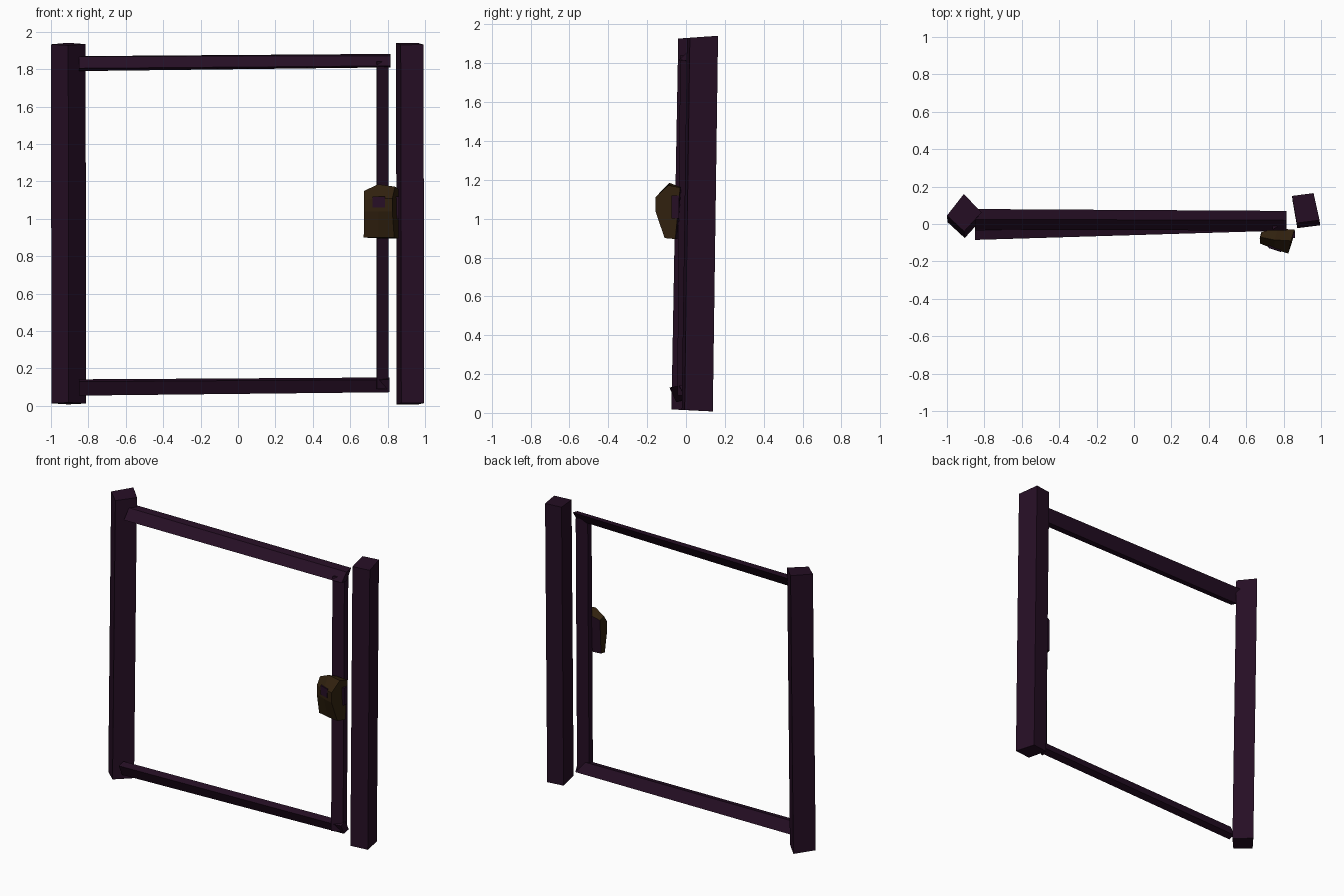
import bpy, bmesh
from mathutils import Vector

if "Cube" in bpy.data.objects:
    bpy.data.objects.remove(bpy.data.objects["Cube"])


def material(name, color):
    m = bpy.data.materials.new(name)
    m.diffuse_color = (*color, 1)
    m.use_nodes = True
    m.node_tree.nodes["Principled BSDF"].inputs["Base Color"].default_value = m.diffuse_color
    return m


WOOD = material("dark purple wood", (0.019, 0.0045, 0.018))
BRASS = material("dark brown metal", (0.030, 0.0150, 0.0045))


def loft(name, sections, mats, rule=None):
    """Skin matching rings of points, cap both ends, colour faces by a rule."""
    bm = bmesh.new()
    rings = [[bm.verts.new(p) for p in s] for s in sections]
    n = len(rings[0])
    for a, b in zip(rings, rings[1:]):
        for i in range(n):
            j = (i + 1) % n
            bm.faces.new((a[i], a[j], b[j], b[i]))
    bm.faces.new(rings[0])
    bm.faces.new(rings[-1])
    bmesh.ops.recalc_face_normals(bm, faces=bm.faces)
    if rule:
        for f in bm.faces:
            f.material_index = rule(f)
    me = bpy.data.meshes.new(name)
    bm.to_mesh(me)
    bm.free()
    for m in mats:
        me.materials.append(m)
    ob = bpy.data.objects.new(name, me)
    bpy.context.collection.objects.link(ob)
    return ob


def post(name, corners, lean):
    """Leaning square post with ends cut square to its axis."""
    top = [(x, y, 1.93 + 0.07 * y) for x, y in corners]
    bottom = [(x + 0.003, y - lean, 0.013 - 0.05 * (y - 0.06)) for x, y in corners]
    return loft(name, [bottom, top], [WOOD])


def beam(name, start, end):
    return loft(name, [start, end], [WOOD])


# Posts
post("left_post", [(-1.0, 0.045), (-0.908, -0.04), (-0.815, 0.062), (-0.91, 0.16)], 0.035)
post("right_post", [(0.845, 0.15), (0.96, 0.165), (0.992, 0.02), (0.87, 0.005)], 0.027)

# Gate frame: slanted planks, inner edges toward the front
beam("top_rail",
     [(-0.85, y, z) for y, z in ((-0.03, 1.805), (0.025, 1.868), (0.08, 1.87), (0.025, 1.79))],
     [(0.815, y, z) for y, z in ((-0.035, 1.818), (0.02, 1.872), (0.07, 1.882), (0.02, 1.81))])
beam("bottom_rail",
     [(-0.85, y, z) for y, z in ((-0.085, 0.13), (-0.035, 0.142), (0.0, 0.065), (-0.05, 0.055))],
     [(0.81, y, z) for y, z in ((-0.035, 0.14), (0.015, 0.152), (0.05, 0.085), (0.0, 0.073))])
stile = ((0.742, -0.03), (0.805, 0.01), (0.80, 0.06), (0.74, 0.015))
beam("gate_stile",
     [(x, y - 0.015, 0.09) for x, y in stile],
     [(x, y, 1.84) for x, y in stile])

# Latch housing: faceted shell, brown outside and purple behind
left = [(0.685, -0.04, 1.13), (0.675, -0.07, 1.15), (0.675, -0.105, 1.10),
        (0.675, -0.105, 1.04), (0.672, -0.075, 0.90), (0.68, -0.045, 0.90)]
middle = [(0.77, -0.025, 1.16), (0.75, -0.085, 1.185), (0.75, -0.135, 1.11),
          (0.75, -0.135, 1.04), (0.75, -0.095, 0.90), (0.77, -0.045, 0.895)]
right = [(0.858, -0.03, 1.16), (0.84, -0.09, 1.172), (0.825, -0.158, 1.11),
         (0.825, -0.158, 1.04), (0.835, -0.11, 0.90), (0.858, -0.055, 0.895)]
loft("latch_housing", [left, middle, right], [BRASS, WOOD],
     lambda f: 1 if f.normal.y > 0.6 else 0)


def block(name, lo, hi):
    ring = lambda x: [(x, lo[1], lo[2]), (x, hi[1], lo[2]), (x, hi[1], hi[2]), (x, lo[1], hi[2])]
    return loft(name, [ring(lo[0]), ring(hi[0])], [WOOD])


# Keyhole plate on the latch front, and bolt plate on its closing side
loft("keyhole_plate",
     [[(0.718, -0.128, 1.06), (0.785, -0.15, 1.06), (0.785, -0.12, 1.06), (0.718, -0.10, 1.06)],
      [(0.718, -0.126, 1.12), (0.785, -0.147, 1.12), (0.785, -0.117, 1.12), (0.718, -0.098, 1.12)]],
     [WOOD])
block("bolt_plate", (0.84, -0.075, 1.0), (0.862, -0.035, 1.12))
